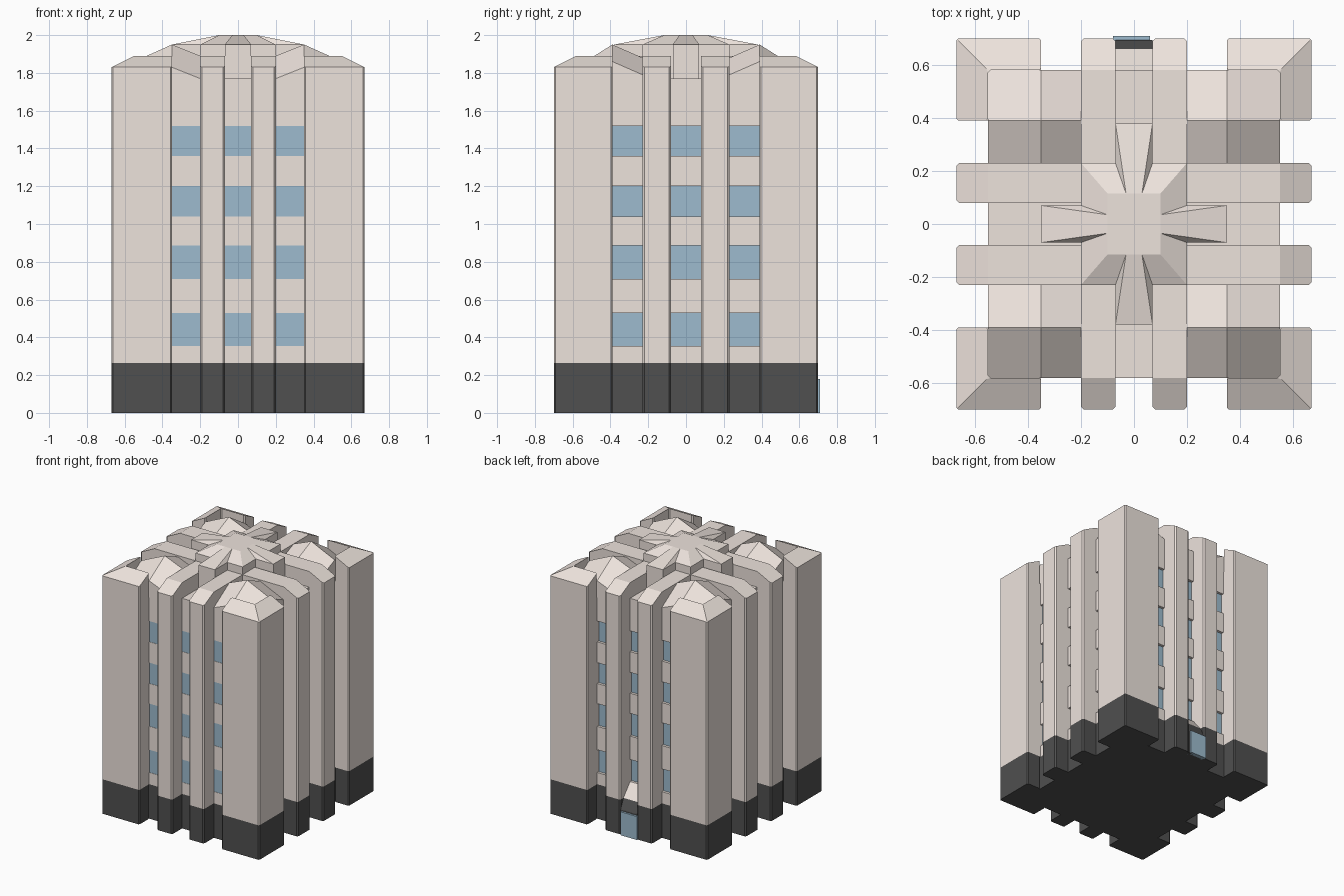
import bpy, bmesh

if "Cube" in bpy.data.objects:
    bpy.data.objects.remove(bpy.data.objects["Cube"])


def material(name, rgb):
    m = bpy.data.materials.new(name)
    m.diffuse_color = (*rgb, 1)
    m.use_nodes = True
    m.node_tree.nodes["Principled BSDF"].inputs["Base Color"].default_value = m.diffuse_color
    return m


STONE = material("stone", (0.85, 0.77, 0.72))
DARK = material("dark_base", (0.08, 0.08, 0.08))
GLASS = material("glass", (0.34, 0.5, 0.62))
QUADS = [(1, 1), (-1, 1), (-1, -1), (1, -1)]
BASE = 0.265


def make(name, verts, faces, mat, bevel=0):
    bm = bmesh.new()
    vs = [bm.verts.new(v) for v in verts]
    for f in faces:
        bm.faces.new([vs[i] for i in f])
    bmesh.ops.recalc_face_normals(bm, faces=bm.faces)
    if bevel:
        edges = [e for e in bm.edges
                 if (e.verts[0].co - e.verts[1].co).to_2d().length < 1e-5]
        bmesh.ops.bevel(bm, geom=edges, offset=bevel, segments=1, affect='EDGES')
    me = bpy.data.meshes.new(name)
    bm.to_mesh(me)
    bm.free()
    me.materials.append(mat)
    ob = bpy.data.objects.new(name, me)
    bpy.context.collection.objects.link(ob)
    return ob


def prism(name, poly, z0, tops, mat, top_faces=None, bevel=0):
    """Vertical prism over an xy polygon, with one top height per corner."""
    n = len(poly)
    if not isinstance(tops, (list, tuple)):
        tops = [tops] * n
    verts = [(x, y, z0) for x, y in poly] + [(x, y, z) for (x, y), z in zip(poly, tops)]
    faces = [[i, (i + 1) % n, (i + 1) % n + n, i + n] for i in range(n)]
    faces.append(list(range(n))[::-1])
    faces += [[i + n for i in f] for f in (top_faces or [range(n)])]
    return make(name, verts, faces, mat, bevel)


def box(name, x0, x1, y0, y1, z0, z1, mat, bevel=0):
    return prism(name, [(x0, y0), (x1, y0), (x1, y1), (x0, y1)], z0, z1, mat, None, bevel)


def extrude(name, profile, a, b, axis, mat, bevel=0):
    """Sweep a (horizontal, z) profile from a to b along the x or y axis."""
    put = (lambda t, h, z: (t, h, z)) if axis == 'x' else (lambda t, h, z: (h, t, z))
    n = len(profile)
    verts = [put(t, h, z) for t in (a, b) for h, z in profile]
    faces = [[i, (i + 1) % n, (i + 1) % n + n, i + n] for i in range(n)]
    faces += [list(range(n))[::-1], list(range(n, 2 * n))]
    return make(name, verts, faces, mat, bevel)


# Recessed core: dark base, wall bands and glass bands between them
box("core_base", -0.55, 0.55, -0.58, 0.58, 0, BASE, DARK)
windows = [(0.355, 0.53), (0.71, 0.885), (1.04, 1.20), (1.36, 1.52)]
low = BASE
for i, (a, b) in enumerate(windows):
    box(f"wall_band_{i}", -0.55, 0.55, -0.58, 0.58, low, a, STONE)
    box(f"window_band_{i}", -0.53, 0.53, -0.578, 0.56, a, b, GLASS)
    low = b

# Flat roof strips in the middle bays
box("roof_strip_y", -0.2, 0.2, -0.58, 0.58, 1.52, 1.77, STONE)
box("roof_strip_x", -0.55, 0.55, -0.23, 0.23, 1.52, 1.77, STONE)

# Ribs that run up the walls and over the roof
for s in (1, -1):
    for axis, reach, knee, a, b in (('x', 0.70, 0.58, 0.07, 0.2), ('y', 0.67, 0.55, 0.08, 0.23)):
        prof = [(-reach, BASE), (reach, BASE), (reach, 1.83), (knee, 1.89),
                (-knee, 1.89), (-reach, 1.83)]
        extrude(f"rib_{axis}_{s}", prof, s * a, s * b, axis, STONE, 0.01)
        foot = [(-reach, 0), (reach, 0), (reach, BASE), (-reach, BASE)]
        extrude(f"rib_base_{axis}_{s}", foot, s * a, s * b, axis, DARK, 0.01)

# Corner towers with hipped parapets, and a small hipped roof inside each
XS, DX = (0.2, 0.35, 0.55), (-0.06, 0, -0.09)
YS, DY = (0.23, 0.39, 0.58), (-0.07, 0, -0.12)
for q, (sx, sy) in enumerate(QUADS):
    ell = [(0.67, 0.70), (0.35, 0.70), (0.35, 0.58), (0.55, 0.58), (0.55, 0.39), (0.67, 0.39)]
    ell = [(x * sx, y * sy) for x, y in ell]
    prism(f"corner_tower_{q}", ell, BASE, [1.83, 1.83, 1.89, 1.89, 1.89, 1.83], STONE,
          [(0, 1, 2, 3), (0, 3, 4, 5)], 0.008)
    prism(f"corner_base_{q}", ell, 0, BASE, DARK, None, 0.008)
    # solid tower heart behind the windows
    box(f"corner_heart_{q}", sx * 0.35, sx * 0.56, sy * 0.39, sy * 0.59, BASE, 1.7, STONE)

    verts = [(x * sx, y * sy, 1.95 + dx + dy) for y, dy in zip(YS, DY) for x, dx in zip(XS, DX)]
    verts += [(x * sx, y * sy, 1.52) for y in YS for x in XS]
    faces = [(i, i + 1, i + 4, i + 3) for i in (0, 1, 3, 4)]
    rim = [0, 1, 2, 5, 8, 7, 6, 3]
    faces += [(a, b, b + 9, a + 9) for a, b in zip(rim, rim[1:] + rim[:1])]
    faces.append([i + 9 for i in rim])
    make(f"hipped_roof_{q}", verts, faces, STONE)

# Star-shaped roof cap: raised centre, four sloping arms
outer, inner = [], []
for sx, sy in QUADS:
    o = [(0.35, 0.07), (0.2, 0.07), (0.2, 0.23), (0.07, 0.23), (0.07, 0.38)]
    c = [(0.1, 0.035), (0.1, 0.115), (0.03, 0.115)]
    step = sx * sy
    outer += [(x * sx, y * sy) for x, y in o[::step]]
    inner += [(x * sx, y * sy) for x, y in c[::step]]
verts = [(x, y, 1.77) for x, y in outer] + [(x, y, 1.95) for x, y in outer]
verts += [(x, y, 2.0) for x, y in inner]
faces = [(i, (i + 1) % 20, (i + 1) % 20 + 20, i + 20) for i in range(20)]
faces += [list(range(20)), list(range(40, 52))]
for q in range(4):
    o, c = 20 + 5 * q, 40 + 3 * q
    faces += [(o, o + 1, c), (o + 1, o + 2, c + 1, c), (o + 2, o + 3, c + 2, c + 1),
              (o + 3, o + 4, c + 2),
              (o + 4, 20 + (5 * q + 5) % 20, 40 + (3 * q + 3) % 12, c + 2)]
make("roof_star", verts, faces, STONE)

# Rear entrance: dark porch, sloped stone hood and glass door
extrude("porch", [(0.55, 0), (0.695, 0), (0.695, 0.19), (0.66, BASE), (0.55, BASE)],
        -0.07, 0.07, 'x', DARK)
extrude("porch_hood", [(0.55, BASE), (0.66, BASE), (0.58, 0.36), (0.55, 0.36)],
        -0.07, 0.07, 'x', STONE)
box("door", -0.08, 0.06, 0.67, 0.71, 0.0, 0.18, GLASS)
